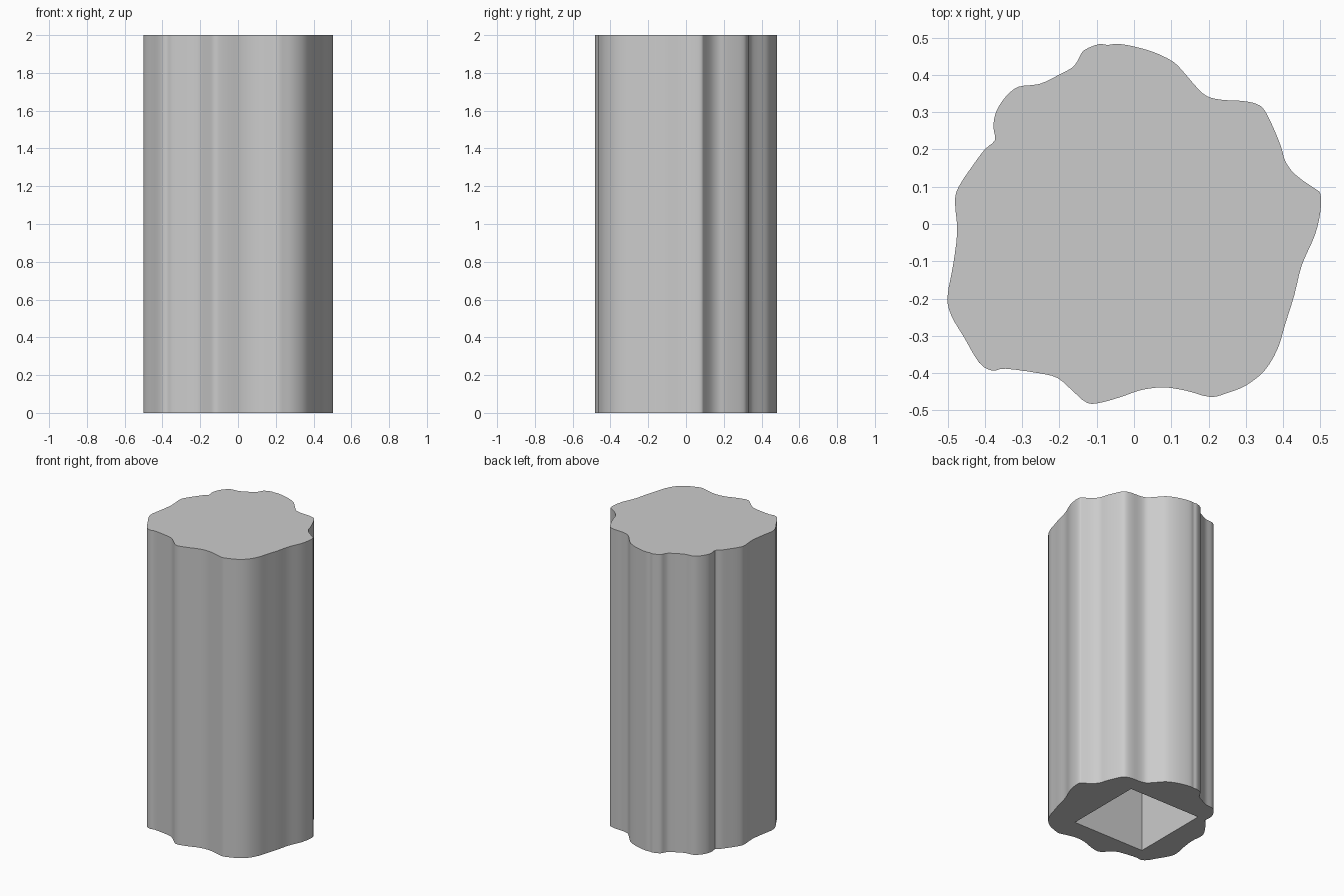
import bpy
import bmesh
import math
from mathutils import Vector

HEIGHT = 2.0
SOCKET_DEPTH = 1.75
STEPS = 3

default_cube = bpy.data.objects.get("Cube")
if default_cube:
    bpy.data.objects.remove(default_cube, do_unlink=True)

# Single flat grey
grey = bpy.data.materials.new("plain grey")
grey.use_nodes = True
grey_value = (0.6, 0.6, 0.6, 1.0)
grey.diffuse_color = grey_value
grey.node_tree.nodes["Principled BSDF"].inputs["Base Color"].default_value = grey_value

# Wavy trunk outline, counter-clockwise from the left side, in thousandths
OUTLINE = [
    (500, 80), (485, 95), (455, 115), (425, 140), (405, 170), (395, 205),
    (375, 255), (350, 305), (328, 322), (290, 330), (235, 333), (195, 343),
    (165, 370), (135, 405), (105, 435), (55, 460), (0, 476), (-45, 483),
    (-70, 480), (-95, 482), (-135, 465), (-150, 440), (-165, 420),
    (-205, 398), (-255, 375), (-310, 368), (-345, 340), (-370, 300),
    (-377, 260), (-373, 225), (-400, 200), (-430, 160), (-470, 100),
    (-480, 60), (-474, -20), (-485, -110), (-500, -195), (-490, -245),
    (-455, -305), (-415, -372), (-380, -393), (-345, -388), (-255, -400),
    (-205, -413), (-165, -447), (-125, -480), (-85, -478), (-30, -462),
    (20, -445), (80, -438), (140, -447), (205, -464), (250, -453),
    (300, -433), (350, -393), (385, -335), (405, -270), (430, -190),
    (450, -110), (485, -30), (500, 35),
]


def smooth_loop(points, steps):
    """Closed curve that passes through every point."""
    count = len(points)
    result = []
    for i in range(count):
        a, b, c, d = (points[(i + k) % count] for k in (-1, 0, 1, 2))
        for s in range(steps):
            t = s / steps
            result.append(0.5 * (2 * b + (c - a) * t
                                 + (2 * a - 5 * b + 4 * c - d) * t ** 2
                                 + (3 * b - a - 3 * c + d) * t ** 3))
    return result


def add_ring(bm, points, z):
    verts = [bm.verts.new((p.x, p.y, z)) for p in points]
    edges = [bm.edges.new((verts[i - 1], verts[i])) for i in range(len(verts))]
    return verts, edges


def add_walls(bm, lower, upper):
    for i in range(len(lower)):
        bm.faces.new((lower[i - 1], lower[i], upper[i], upper[i - 1]))


outline = smooth_loop([Vector(p) / 1000 for p in OUTLINE], STEPS)

# Square socket open at the underside
half = 0.265
centre = Vector((-0.05, -0.036))
square = [centre + Vector((sx, sy)) * half
          for sx, sy in ((1, 1), (-1, 1), (-1, -1), (1, -1))]

bm = bmesh.new()
outer_low, outer_low_edges = add_ring(bm, outline, 0)
outer_high, _ = add_ring(bm, outline, HEIGHT)
inner_low, inner_low_edges = add_ring(bm, square, 0)
inner_high, _ = add_ring(bm, square, SOCKET_DEPTH)

# Trunk sides, top cap, socket walls and socket ceiling
add_walls(bm, outer_low, outer_high)
add_walls(bm, inner_low, inner_high)
bm.faces.new(outer_high)
bm.faces.new(inner_high)

# Underside rim around the socket
bmesh.ops.triangle_fill(bm, edges=outer_low_edges + inner_low_edges,
                        use_beauty=True)
bmesh.ops.recalc_face_normals(bm, faces=bm.faces)

mesh = bpy.data.meshes.new("trunk")
bm.to_mesh(mesh)
bm.free()
mesh.materials.append(grey)
trunk = bpy.data.objects.new("trunk", mesh)
bpy.context.collection.objects.link(trunk)

# Smooth sides with crisp rims
bpy.ops.object.select_all(action="DESELECT")
trunk.select_set(True)
bpy.context.view_layer.objects.active = trunk
bpy.ops.object.shade_smooth_by_angle(angle=math.radians(30))
